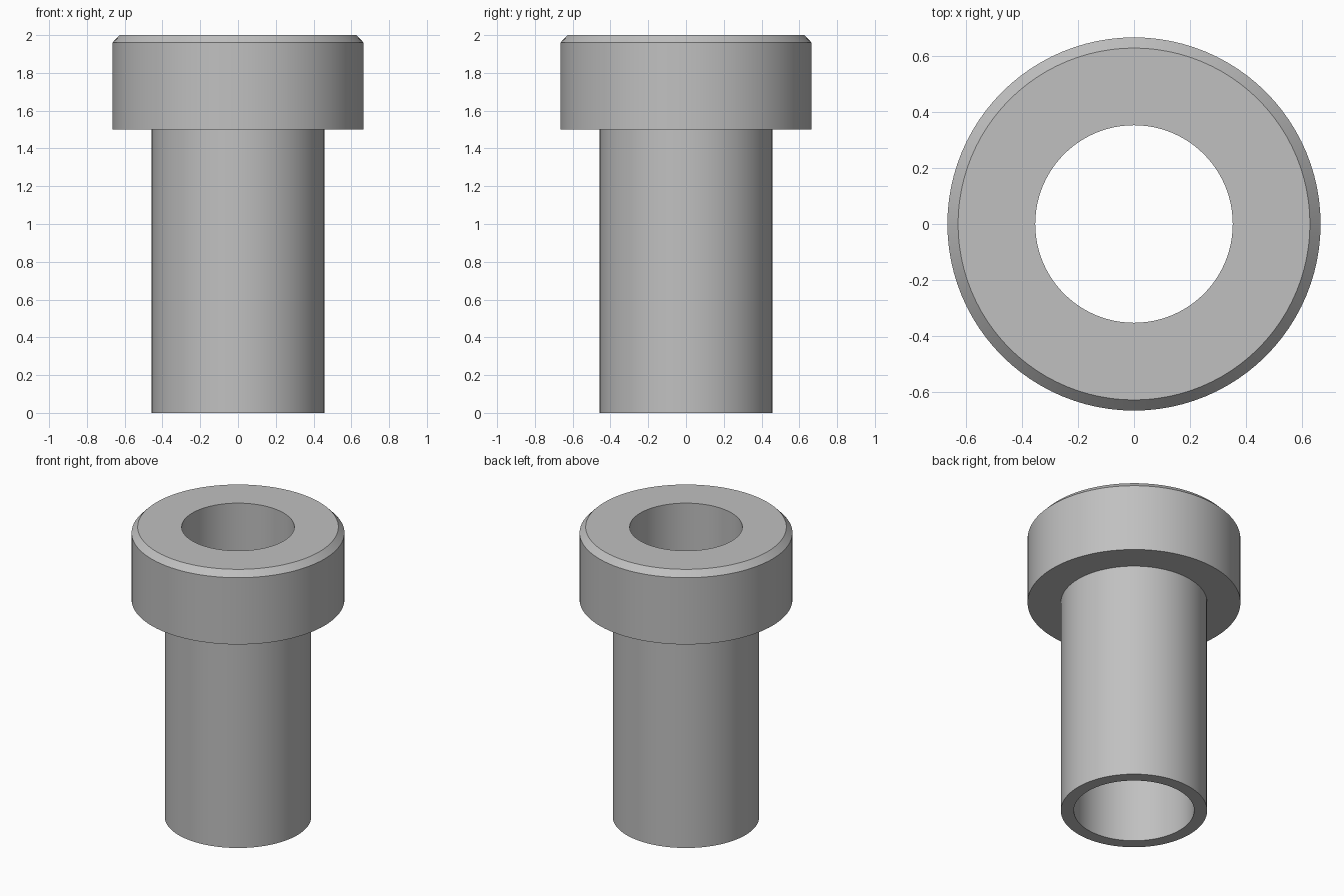
import bpy
import bmesh
import math

cube = bpy.data.objects.get("Cube")
if cube:
    bpy.data.objects.remove(cube, do_unlink=True)

SEGMENTS = 96

# Plain grey steel
steel = bpy.data.materials.new("grey_steel")
steel.use_nodes = True
colour = (0.53, 0.53, 0.53, 1.0)
steel.diffuse_color = colour
steel.node_tree.nodes["Principled BSDF"].inputs["Base Color"].default_value = colour


def lathe(name, profile, material):
    """Revolve a closed (radius, height) profile about the z axis."""
    bm = bmesh.new()
    verts = [bm.verts.new((r, 0, z)) for r, z in profile]
    edges = [bm.edges.new((a, b)) for a, b in zip(verts, verts[1:] + verts[:1])]
    bmesh.ops.spin(bm, geom=verts + edges, cent=(0, 0, 0), axis=(0, 0, 1),
                   angle=math.tau, steps=SEGMENTS, use_merge=True)
    bmesh.ops.remove_doubles(bm, verts=bm.verts[:], dist=1e-5)
    bmesh.ops.recalc_face_normals(bm, faces=bm.faces[:])
    mesh = bpy.data.meshes.new(name)
    bm.to_mesh(mesh)
    bm.free()
    mesh.materials.append(material)
    obj = bpy.data.objects.new(name, mesh)
    bpy.context.collection.objects.link(obj)
    bpy.ops.object.select_all(action='DESELECT')
    obj.select_set(True)
    bpy.context.view_layer.objects.active = obj
    bpy.ops.object.shade_smooth_by_angle(angle=math.radians(30))
    return obj


# Sleeve, chamfered head and stepped bore in one section
lathe("flanged_bushing", [
    (0.457, 0.0), (0.457, 1.5),                 # sleeve
    (0.665, 1.5), (0.665, 1.96), (0.627, 2.0),  # head and chamfer
    (0.352, 2.0), (0.352, 1.5),                 # guide bore
    (0.376, 1.5), (0.376, 0.0),                 # relief bore
], steel)
